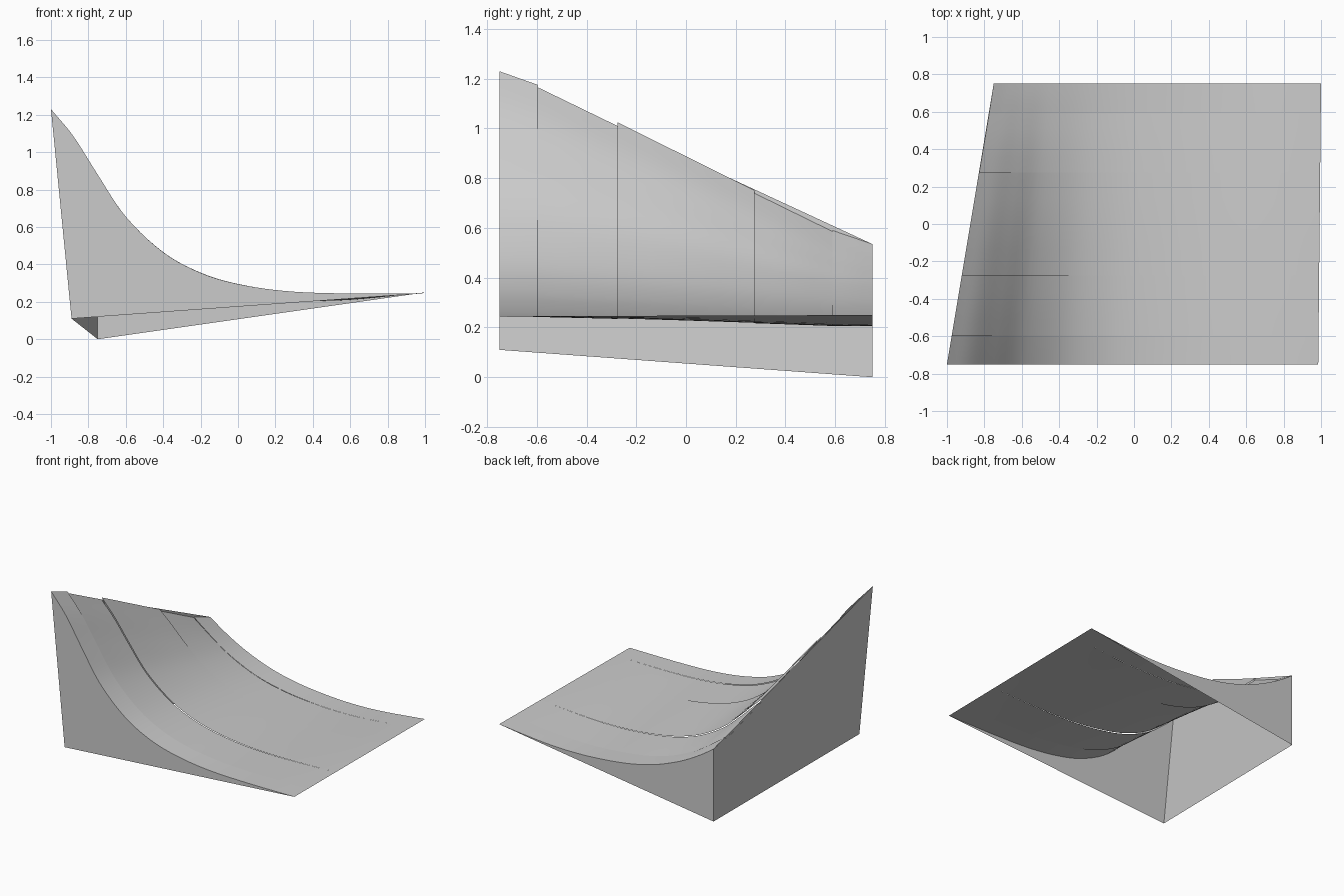
import bpy
from mathutils import Vector

if "Cube" in bpy.data.objects:
    bpy.data.objects.remove(bpy.data.objects["Cube"])

# Ramp profiles (x, z) at the front and back walls, with matching point counts
FRONT = [(-1, 1.23), (-.88, 1.085), (-.75, .88), (-.6, .655), (-.4, .465), (-.2, .355),
         (0, .295), (.25, .258), (.55, .245), (.985, .245)]
BACK = [(-.75, .535), (-.67, .48), (-.57, .42), (-.45, .36), (-.28, .295), (-.1, .25),
        (.1, .222), (.35, .206), (.62, .212), (1, .25)]
FRONT_FOOT, BACK_FOOT = (-.89, .11), (-.75, 0)
HALF = .75


def smooth_curve(pts, steps=5):
    """Catmull-Rom sampling through the profile points."""
    p = [Vector(q) for q in pts]
    p = [2 * p[0] - p[1]] + p + [2 * p[-1] - p[-2]]
    out = []
    for i in range(1, len(p) - 2):
        a, b, c, d = p[i - 1:i + 3]
        for k in range(steps):
            t = k / steps
            out.append(.5 * (2 * b + (c - a) * t + (2 * a - 5 * b + 4 * c - d) * t * t
                             + (3 * b - a - 3 * c + d) * t ** 3))
    return out + [p[-2]]


front, back = smooth_curve(FRONT), smooth_curve(BACK)
N = len(front)


def add_mesh(name, verts, faces, smooth=False):
    me = bpy.data.meshes.new(name)
    me.from_pydata(verts, [], faces)
    me.update()
    if smooth:
        me.shade_smooth()
    ob = bpy.data.objects.new(name, me)
    bpy.context.collection.objects.link(ob)
    return ob


def row(y, lift):
    """One cross-section of the ramp; the small lift fades out to the right."""
    t = (y + HALF) / (2 * HALF)
    pts = []
    for i, (a, b) in enumerate(zip(front, back)):
        p = a.lerp(b, t)
        pts.append((p.x, y, p.y + lift * (1 - i / (N - 1))))
    return pts


# Ramp surface: five strips that meet with slight steps (y0, y1, lift0, lift1)
strips = [(-.75, -.595, 0, .017), (-.595, -.275, .007, 0), (-.275, .275, .015, -.004),
          (.275, .59, -.014, -.022), (.59, .75, -.018, 0)]
verts, faces = [], []
for y0, y1, l0, l1 in strips:
    n = 4
    base = len(verts)
    for j in range(n + 1):
        f = j / n
        verts += row(y0 + (y1 - y0) * f, l0 + (l1 - l0) * f)
    for j in range(n):
        for i in range(N - 1):
            k = base + j * N + i
            faces.append((k, k + 1, k + N + 1, k + N))
add_mesh("ramp_surface", verts, faces, smooth=True)


# Front and back walls: between the ramp curve and the straight bottom edge
def side_wall(name, curve, foot, y, flip):
    foot, end = Vector(foot), curve[-1]
    v, f = [], []
    for i, p in enumerate(curve):
        q = foot.lerp(end, (p.x - curve[0].x) / (end.x - curve[0].x))
        v += [(q.x, y, q.y), (p.x, y, p.y)]
    for i in range(N - 2):
        k = 2 * i
        f.append((k, k + 2, k + 3, k + 1))
    k = 2 * (N - 2)
    f.append((k, k + 3, k + 1))
    if flip:
        f = [tuple(reversed(q)) for q in f]
    add_mesh(name, v, f)


side_wall("front_wall", front, FRONT_FOOT, -HALF, False)
side_wall("back_wall", back, BACK_FOOT, HALF, True)

# Tall left wall; the underside stays open
add_mesh("left_wall", [(FRONT_FOOT[0], -HALF, FRONT_FOOT[1]), (BACK_FOOT[0], HALF, BACK_FOOT[1]),
                       (back[0].x, HALF, back[0].y), (front[0].x, -HALF, front[0].y)],
         [(0, 3, 2, 1)])
